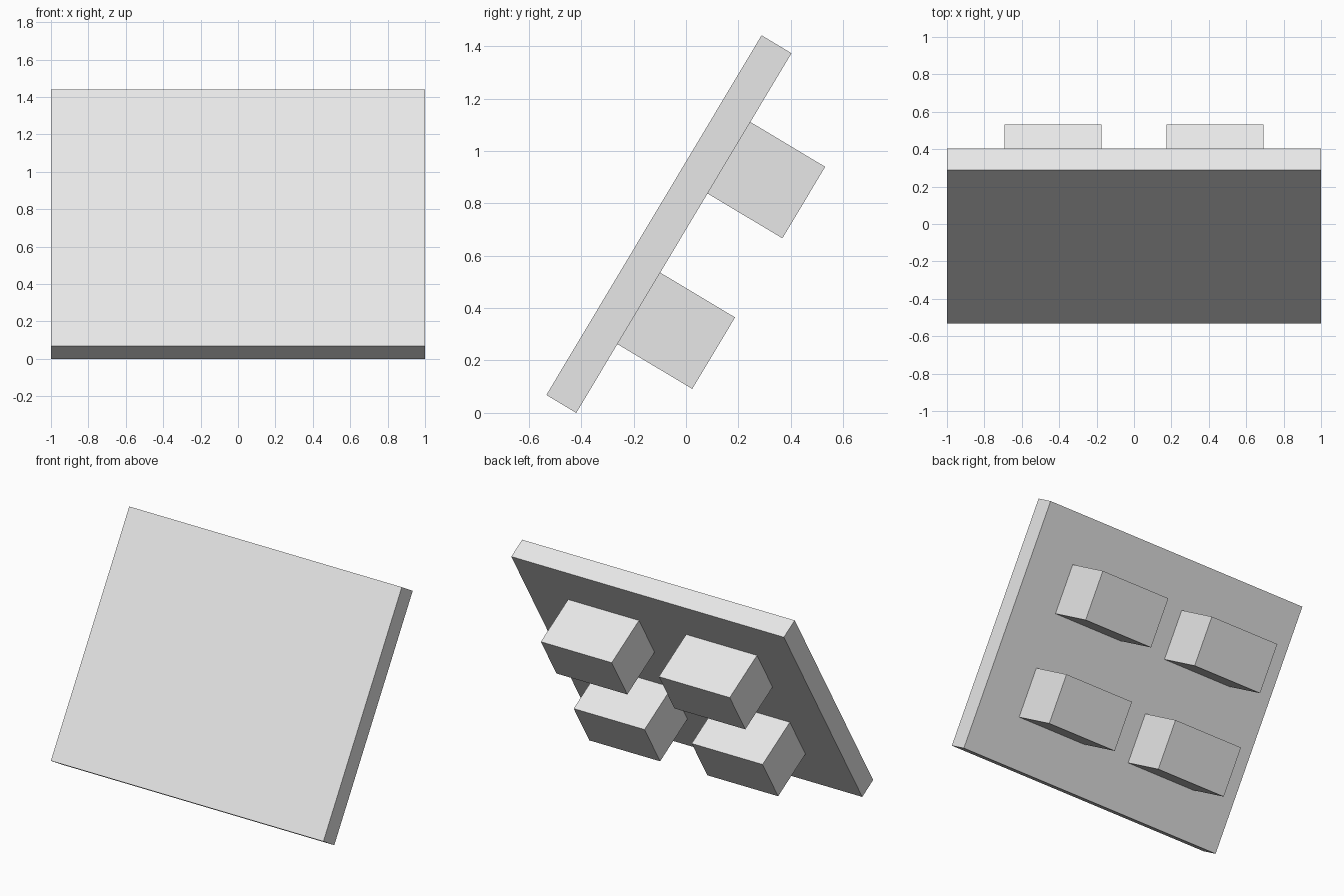
import bpy
import math
from mathutils import Matrix

cube = bpy.data.objects.get("Cube")
if cube:
    bpy.data.objects.remove(cube, do_unlink=True)

# Single light grey material
grey = bpy.data.materials.new("light grey")
grey.use_nodes = True
colour = (0.8, 0.8, 0.8, 1)
grey.diffuse_color = colour
grey.node_tree.nodes["Principled BSDF"].inputs["Base Color"].default_value = colour

# Leaning frame: local z runs up the slope, local y points out of the back,
# with its origin on the lower back edge of the panel
LEAN = (Matrix.Translation((0, -0.419, 0))
        @ Matrix.Rotation(math.radians(-30.9), 4, "X"))

LENGTH = 1.6
THICKNESS = 0.133
BLOCK = (0.52, 0.333, 0.318)


def box(name, size, centre):
    bpy.ops.mesh.primitive_cube_add(size=1)
    obj = bpy.context.object
    obj.name = name
    obj.data.transform(Matrix.Diagonal((*size, 1)))
    obj.matrix_world = LEAN @ Matrix.Translation(centre)
    obj.data.materials.append(grey)
    return obj


# Leaning panel
box("panel", (2, THICKNESS, LENGTH), (0, -THICKNESS / 2, LENGTH / 2))

# Four blocks on the back of the panel
for row, up in (("lower", -0.335), ("upper", 0.335)):
    for side, x in (("right", -0.433), ("left", 0.433)):
        box(f"{row}_{side}_block", BLOCK, (x, BLOCK[1] / 2, LENGTH / 2 + up))
